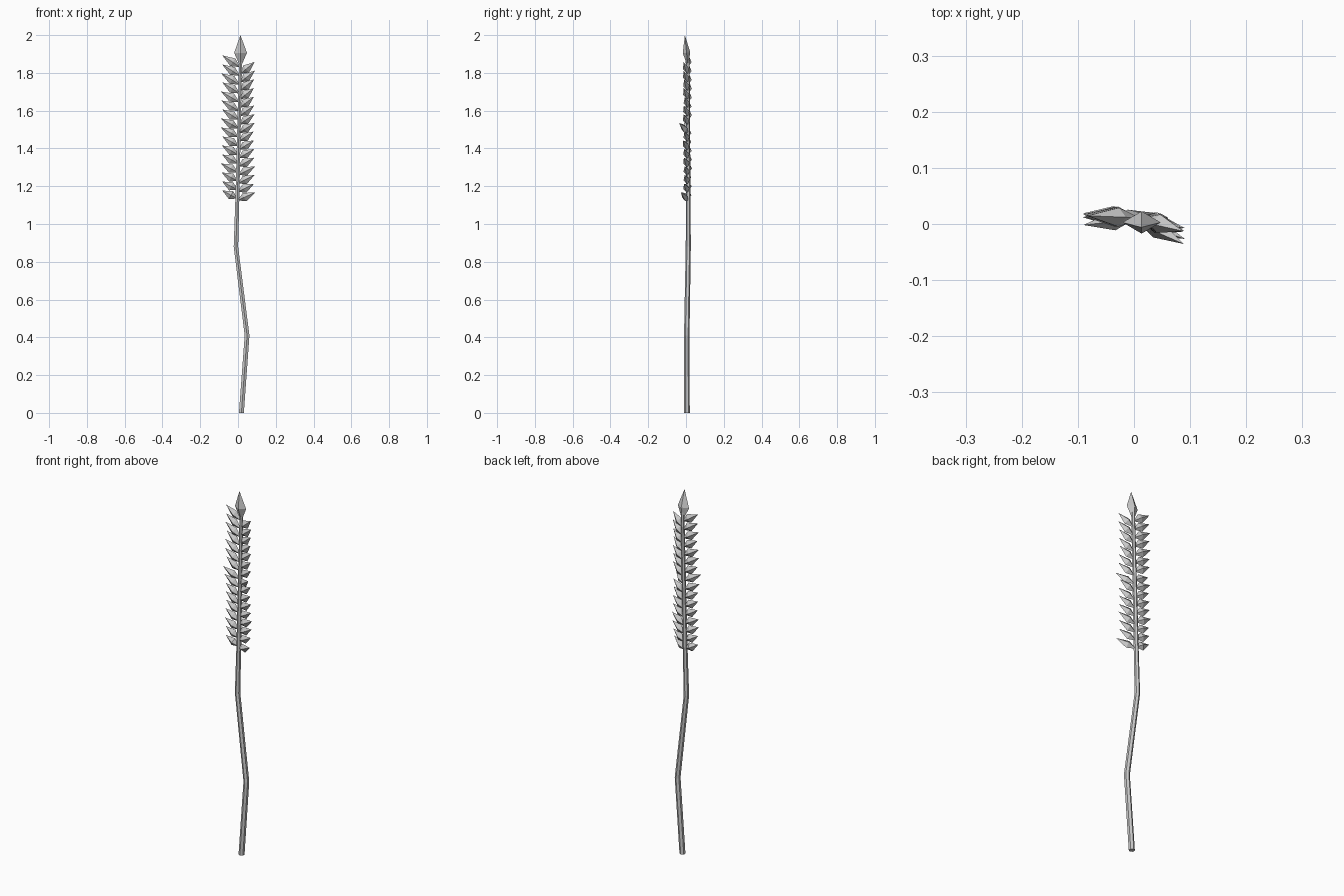
import bpy, bmesh, random
from mathutils import Vector
from math import cos, sin, pi

if "Cube" in bpy.data.objects:
    bpy.data.objects.remove(bpy.data.objects["Cube"])

random.seed(4)

def make_object(name, bm):
    bmesh.ops.recalc_face_normals(bm, faces=bm.faces)
    me = bpy.data.meshes.new(name)
    bm.to_mesh(me)
    bm.free()
    ob = bpy.data.objects.new(name, me)
    bpy.context.collection.objects.link(ob)
    return ob

# Stem path: x, y, z, radius
PATH = [(0.018, 0.005, 0, .015), (0.048, 0.004, .41, .0145), (-0.011, 0.012, .88, .0135),
        (-0.003, 0.012, 1.15, .012), (0.014, 0.010, 1.88, .009)]

def stem_at(z):
    for a, b in zip(PATH, PATH[1:]):
        if z <= b[2]:
            t = (z - a[2]) / (b[2] - a[2])
            return Vector((a[0] + t * (b[0] - a[0]), a[1] + t * (b[1] - a[1]), z))
    return Vector(PATH[-1][:3])

# Bent six-sided stem
bm = bmesh.new()
N = 6
rings = [[bm.verts.new((x + r * cos(2 * pi * (i + .5) / N), y + r * sin(2 * pi * (i + .5) / N), z))
          for i in range(N)] for x, y, z, r in PATH]
for lo, hi in zip(rings, rings[1:]):
    for i in range(N):
        j = (i + 1) % N
        bm.faces.new((lo[i], lo[j], hi[j], hi[i]))
bm.faces.new(rings[0])
bm.faces.new(rings[-1])
make_object("stem", bm)

# Grain: four-sided pointed kernel from base to tip
def grain(name, base, tip, width, depth, belly):
    axis = (tip - base).normalized()
    side = axis.cross(Vector((0, 1, 0))).normalized()
    front = side.cross(axis)
    mid = base.lerp(tip, belly)
    bm = bmesh.new()
    b, t = bm.verts.new(base), bm.verts.new(tip)
    ring = [bm.verts.new(mid + o) for o in
            (side * width, front * depth, -side * width, -front * depth)]
    for i in range(4):
        j = (i + 1) % 4
        bm.faces.new((b, ring[j], ring[i]))
        bm.faces.new((t, ring[i], ring[j]))
    make_object(name, bm)

# Two rows of side grains
COUNT = 16
for side, z0, z1, tip_y in ((-1, 1.135, 1.83, 0.015), (1, 1.125, 1.795, -0.011)):
    for k in range(COUNT):
        base = stem_at(z0 + (z1 - z0) * k / (COUNT - 1))
        y = tip_y + random.uniform(-.005, .005)
        if (side == 1 and k == 0) or k == 8:
            y -= 0.02
        reach = 0.087 + random.uniform(-.005, .005)
        rise = 0.042 + 0.022 * k / COUNT
        tip = Vector((side * reach, y, base.z + rise))
        grain("grain_left" if side < 0 else "grain_right", base, tip, .024, .017, .42)

# Top grain
grain("top_grain", Vector((0.014, 0.01, 1.83)), Vector((0.013, -0.006, 2.0)), .034, .02, .45)
